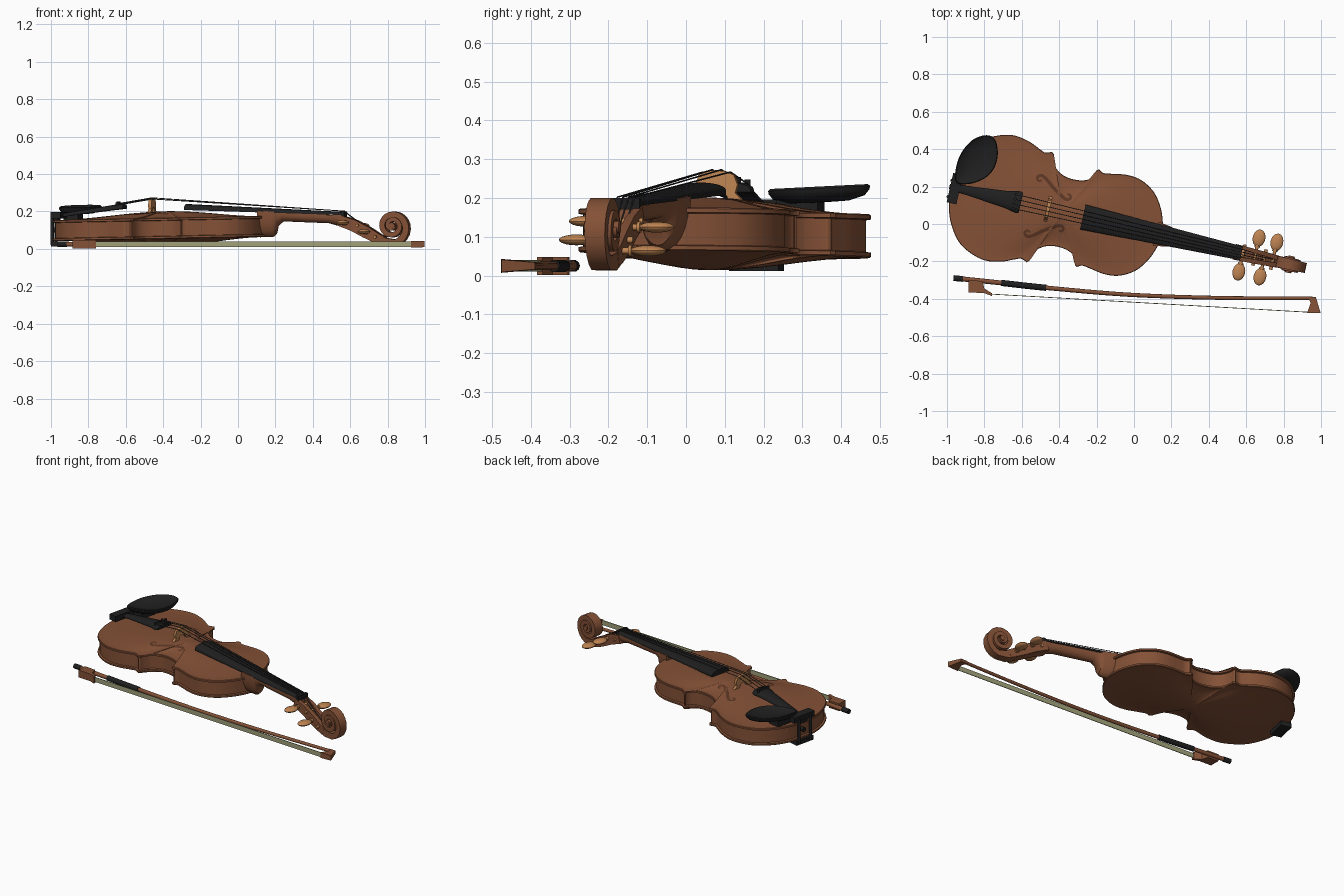
import bpy, bmesh, math
from mathutils import Matrix, Vector
from mathutils.bvhtree import BVHTree

cube = bpy.data.objects.get("Cube")
if cube:
    bpy.data.objects.remove(cube, do_unlink=True)


def material(name, rgb, rough=0.5):
    m = bpy.data.materials.new(name)
    m.use_nodes = True
    m.diffuse_color = (*rgb, 1)
    node = m.node_tree.nodes["Principled BSDF"]
    node.inputs["Base Color"].default_value = (*rgb, 1)
    node.inputs["Roughness"].default_value = rough
    return m


WOOD = material("brown wood", (0.23, 0.082, 0.037))
DARK = material("dark wood", (0.11, 0.038, 0.018))
BLACK = material("black ebony", (0.014, 0.014, 0.014))
PALE = material("pale wood", (0.52, 0.23, 0.085))
HAIR = material("bow hair", (0.36, 0.36, 0.2))
STEEL = material("string grey", (0.04, 0.04, 0.04))

# Instrument frame: u runs tail to scroll, v to its side
VIOLIN = Matrix.Translation((-0.975, 0.198, 0)) @ Matrix.Rotation(math.radians(-12.9), 4, 'Z')
WORLD = Matrix.Identity(4)
parts = []


def add(name, verts, faces, mat, frame=VIOLIN):
    bm = bmesh.new()
    vs = [bm.verts.new(frame @ Vector(v)) for v in verts]
    for f in faces:
        bm.faces.new([vs[i] for i in f])
    bmesh.ops.recalc_face_normals(bm, faces=bm.faces)
    return finish(name, bm, mat)


def finish(name, bm, mat):
    me = bpy.data.meshes.new(name)
    bm.to_mesh(me)
    bm.free()
    me.materials.append(mat)
    ob = bpy.data.objects.new(name, me)
    bpy.context.collection.objects.link(ob)
    parts.append(ob)
    return ob


def loft(name, rings, mat, frame=VIOLIN):
    n = len(rings[0])
    faces = [(k * n + i, k * n + (i + 1) % n, (k + 1) * n + (i + 1) % n, (k + 1) * n + i)
             for k in range(len(rings) - 1) for i in range(n)]
    faces += [tuple(range(n)), tuple(range((len(rings) - 1) * n, len(rings) * n))]
    return add(name, [p for r in rings for p in r], faces, mat, frame)


def spline(pts, steps=5, closed=False):
    pts = [Vector(p) for p in pts]
    n, out = len(pts), []
    for i in range(n if closed else n - 1):
        if closed:
            a, b, c, d = (pts[(i + k) % n] for k in (-1, 0, 1, 2))
        else:
            a, b, c, d = (pts[min(max(i + k, 0), n - 1)] for k in (-1, 0, 1, 2))
        for s in range(steps):
            t = s / steps
            out.append(0.5 * (2 * b + (c - a) * t + (2 * a - 5 * b + 4 * c - d) * t * t
                              + (3 * b - a - 3 * c + d) * t ** 3))
    return out if closed else out + [pts[-1]]


def tube(name, pts, radii, mat, frame=VIOLIN, sides=10):
    pts = [Vector(p) for p in pts]
    rings = []
    for i, p in enumerate(pts):
        t = (pts[min(i + 1, len(pts) - 1)] - pts[max(i - 1, 0)]).normalized()
        x = t.cross(Vector((0, 0, 1)) if abs(t.z) < 0.9 else Vector((1, 0, 0))).normalized()
        y = t.cross(x)
        r = radii[i] if isinstance(radii, (list, tuple)) else radii
        rings.append([p + r * (x * math.cos(a) + y * math.sin(a))
                      for a in (math.tau * k / sides for k in range(sides))])
    return loft(name, rings, mat, frame)


def prism(name, pts, offset, mat, frame=VIOLIN):
    return loft(name, [pts, [Vector(p) + Vector(offset) for p in pts]], mat, frame)


def box(name, lo, hi, mat):
    base = [(lo[0], lo[1], lo[2]), (hi[0], lo[1], lo[2]), (hi[0], hi[1], lo[2]), (lo[0], hi[1], lo[2])]
    return prism(name, base, (0, 0, hi[2] - lo[2]), mat)


def board(name, sections, mat):
    # Each section: u, half width, flat height, shoulder height, crown height
    rings = []
    for u, w, flat, side, crown in sections:
        arc = [(u, w * math.cos(a), side + (crown - side) * math.sin(a))
               for a in (math.pi * k / 12 for k in range(13))]
        rings.append(arc + [(u, -w, flat), (u, w, flat)])
    return loft(name, rings, mat)


def blob(name, centre, size, mat):
    bm = bmesh.new()
    bmesh.ops.create_uvsphere(bm, u_segments=16, v_segments=10, radius=1)
    bm.transform(VIOLIN @ Matrix.Translation(centre) @ Matrix.Diagonal((*size, 1)))
    return finish(name, bm, mat)


def band(name, path, mat):
    # Strip in the u-z plane; each point: u, z, thickness, v low, v high
    rings = []
    for i, (u, z, t, v0, v1) in enumerate(path):
        a, b = path[max(i - 1, 0)], path[min(i + 1, len(path) - 1)]
        d = Vector((b[0] - a[0], b[1] - a[1])).normalized() * t / 2
        rings.append([(u - d.y, v0, z + d.x), (u - d.y, v1, z + d.x),
                      (u + d.y, v1, z - d.x), (u + d.y, v0, z - d.x)])
    return loft(name, rings, mat)


# Body: one outline lofted through arched back, ribs and arched top
lower = [(0, 0), (.008, .1), (.045, .2), (.12, .292), (.24, .341), (.34, .332), (.415, .302), (.447, .291), (.481, .303)]
waist = [(.494, .292), (.498, .265), (.52, .225), (.565, .195), (.62, .185), (.68, .192), (.722, .215), (.737, .24), (.735, .26)]
upper = [(.748, .268), (.775, .254), (.82, .26), (.9, .272), (.98, .262), (1.06, .215), (1.115, .14), (1.145, .06), (1.155, 0)]
half = spline(lower) + spline(waist) + spline(upper)
outline = half + [Vector((p.x, -p.y)) for p in half[-2:0:-1]]


def body_ring(z, scale=1, inset=0):
    ring = []
    for i, p in enumerate(outline):
        t = (outline[(i + 1) % len(outline)] - outline[i - 1]).normalized()
        u = 0.61 + (p.x + t.y * inset - 0.61) * scale
        ring.append((u, (p.y - t.x * inset) * scale, z + 0.02 * u))
    return ring


def swell(s):
    return 0.5 + 0.5 * math.cos(math.pi * s)


scales = (.03, .15, .3, .45, .6, .75, .87, .95)
rings = [body_ring(.152 + .037 * swell(s), s) for s in scales]
rings += [body_ring(z, 1, i) for z, i in ((.153, .003), (.15, 0), (.14, 0), (.138, .012), (.056, .012),
                                          (.054, 0), (.044, 0), (.041, .003))]
rings += [body_ring(.042 - .04 * swell(s), s) for s in reversed(scales)]
body = loft("body", rings, WOOD)

# Sound holes laid on the arched top
tree = BVHTree.FromPolygons([v.co for v in body.data.vertices], [p.vertices for p in body.data.polygons])
hole = spline([(.462, .142), (.446, .136), (.435, .152), (.455, .168), (.49, .15), (.53, .118),
               (.575, .09), (.61, .072), (.632, .082), (.626, .1), (.612, .098)], 4)
for side, label in ((1, "left"), (-1, "right")):
    verts = []
    for i, p in enumerate(hole):
        t = (hole[min(i + 1, len(hole) - 1)] - hole[max(i - 1, 0)]).normalized()
        w = 0.005 + 0.004 * math.sin(math.pi * i / (len(hole) - 1))
        for k in (-w, w):
            q = VIOLIN @ Vector((p.x - t.y * k, side * (p.y + t.x * k), 1))
            verts.append(tree.ray_cast(q, Vector((0, 0, -1)))[0] + Vector((0, 0, .002)))
    add(label + "_sound_hole", verts, [(i, i + 1, i + 3, i + 2) for i in range(0, len(verts) - 2, 2)], DARK, WORLD)

# Neck with heel, fingerboard and nut
board("neck", [(1.12, .066, .205, .19, .062), (1.195, .054, .2, .185, .064), (1.212, .05, .2, .185, .078),
               (1.22, .046, .2, .185, .12), (1.25, .043, .198, .185, .147), (1.5, .037, .182, .172, .137),
               (1.58, .037, .18, .168, .115)], WOOD)
board("fingerboard", [(.72, .068, .208, .22, .24), (1.575, .038, .181, .188, .198)], BLACK)
box("nut", (1.573, -.038, .17), (1.59, .038, .2), BLACK)

# Peg box: floor and two cheeks
cheek = [(1.56, .153, .055), (1.64, .125, .062), (1.71, .088, .062), (1.77, .056, .052), (1.8, .045, .046)]
for side, label in ((1, "left"), (-1, "right")):
    band(label + "_peg_box_cheek", [(u, z, t, side * (.022 - .02 * k / 4), side * (.042 - .003 * k))
                                    for k, (u, z, t) in enumerate(cheek)], WOOD)
band("peg_box_floor", [(u - .008, z - t * .36, .016, -.028, .028) for u, z, t in cheek], WOOD)

# Scroll: a spiral that widens towards its eye
path = [(1.775, .054, .052, -.031, .031), (1.81, .036, .046, -.028, .028)]
turns = 44
for k in range(turns + 1):
    f = k / turns
    a = math.radians(-80 + 800 * f)
    r = 0.012 + 0.068 * (1 - f) ** 1.1
    w = 0.025 + 0.018 * f
    path.append((1.853 + r * math.cos(a), .125 - .014 * (1 - f) ** 4 + r * math.sin(a), .036 - .02 * f, -w, w))
band("scroll", path, WOOD)
tube("scroll_eye", [(1.853, -.046, .125), (1.853, .046, .125)], .016, WOOD, sides=16)

# Pegs: shaft, collar and flat oval grip
pegs = [(1.598, -1, .14), (1.663, 1, .125), (1.714, -1, .092), (1.761, 1, .064)]
for n, (u, s, z) in enumerate(pegs, 1):
    tube(f"peg_shaft_{n}", [(u, -s * .05, z), (u, s * .075, z)], .009, PALE)
    tube(f"peg_collar_{n}", [(u, s * .05, z), (u, s * .058, z)], .015, PALE)
    blob(f"peg_grip_{n}", (u, s * .1, z), (.034, .047, .014), PALE)

# Bridge
prof = [(0, .224), (.018, .218), (.028, .205), (.034, .186), (.068, .182), (.068, .195),
        (.05, .213), (.056, .235), (.046, .26), (.022, .269)]
prof = prof + [(0, .272)] + [(-v, z) for v, z in prof[:0:-1]]
prism("bridge", [(.52, v, z) for v, z in prof], (.018, 0, 0), PALE)

# Tailpiece, fine tuners, saddle and end button
board("tailpiece", [(.035, .02, .17, .178, .188), (.1, .026, .18, .188, .2), (.3, .046, .205, .214, .232),
                    (.365, .06, .213, .222, .243), (.38, .054, .215, .222, .24)], BLACK)
box("saddle", (.0, -.035, .14), (.018, .035, .172), BLACK)
tube("end_button", [(.02, 0, .1), (-.012, 0, .1)], .014, BLACK)

# Strings with their tuners
for n, (u, s, z) in enumerate(pegs):
    v = (-1.5, 1.5, -.5, .5)[n]
    drop = .006 * (abs(v) > 1)
    tube(f"string_{n + 1}", [(.35, v * .026, .243 - drop), (.529, v * .024, .273 - drop),
                             (1.582, v * .015, .202), (u, v * .012, z + .008)], .0022, STEEL, sides=5)
    tube(f"fine_tuner_{n + 1}", [(.345, v * .026, .21), (.345, v * .026, .254 - drop)], .008, BLACK)

# Chin rest: a shallow cup with a clamp over the tail edge
rim = spline([(-.955, .23), (-.938, .35), (-.875, .44), (-.8, .474), (-.745, .456), (-.728, .375),
              (-.75, .295), (-.805, .24), (-.89, .213)], 5, True)
centre = Vector((-.84, .34))
cup = []
for s, z in ((.05, .188), (.6, .19), (.9, .202), (.99, .217), (1, .225), (.96, .23), (.85, .222), (.5, .212), (.05, .209)):
    cup.append([(*(centre + (p - centre) * s), z + .05 * (p.y - .35) * s) for p in rim])
loft("chin_rest", cup, BLACK, WORLD)
box("chin_rest_bar", (-.008, -.085, .162), (.045, .075, .196), BLACK)
box("chin_rest_post", (.03, .06, .155), (.11, .17, .205), BLACK)
box("clamp_foot", (-.008, -.075, .012), (.06, .055, .04), BLACK)
for v, label in ((-.055, "right"), (.035, "left")):
    tube(label + "_clamp_barrel", [(-.006, v, .02), (-.006, v, .18)], .009, BLACK)

# Bow stick in sections, with button and grip
stick = spline([(-.935, -.292, .025), (-.71, -.315, .025), (-.47, -.341, .025), (-.03, -.378, .025),
                (.455, -.395, .025), (.955, -.397, .025)], 6)
tube("bow_stick", stick, [.0135 - .004 * i / len(stick) for i in range(len(stick))], WOOD, WORLD)
tube("bow_button", [(-.965, -.289, .025), (-.915, -.294, .025)], .0155, BLACK, WORLD)
tube("bow_grip", stick[6:13], .0165, BLACK, WORLD)

# Frog, head and hair ribbon
prism("bow_frog", [(x, y, .002) for x, y in ((-.885, -.3), (-.885, -.365), (-.8, -.37), (-.76, -.385),
                                             (-.76, -.37), (-.8, -.345), (-.81, -.305))], (0, 0, .046), WOOD, WORLD)
loft("bow_head", [[(x, y, .025 + s * h) for x, y, h in ((.925, -.388, .009), (.972, -.39, .009), (.998, -.476, .016),
                                                      (.925, -.477, .018), (.945, -.42, .013))] for s in (-1, 1)], WOOD, WORLD)
prism("bow_hair", [(-.78, -.376, .01), (.94, -.474, .01), (.94, -.47, .01), (-.78, -.372, .01)], (0, 0, .03), HAIR, WORLD)

# Smooth shading with sharp edges kept
bpy.ops.object.select_all(action='DESELECT')
for ob in parts:
    ob.select_set(True)
bpy.context.view_layer.objects.active = body
bpy.ops.object.shade_smooth_by_angle(angle=math.radians(40))
